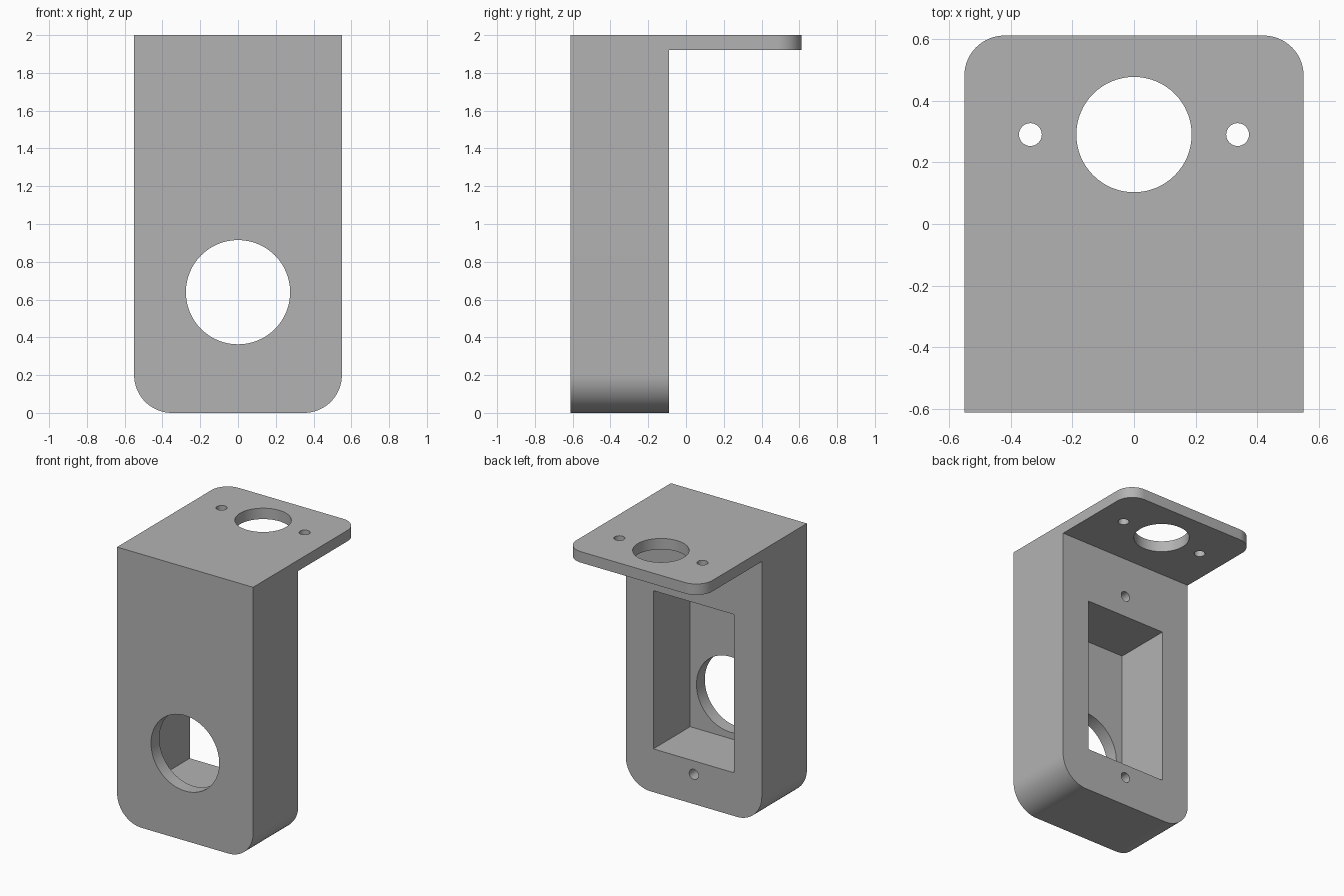
import bpy
import bmesh
import math
from mathutils import Matrix, Vector

cube = bpy.data.objects.get("Cube")
if cube:
    bpy.data.objects.remove(cube, do_unlink=True)

HALF_W, FRONT, BACK, PLATE_END = 0.55, -0.611, -0.09, 0.611
HEIGHT, PLATE_Z = 2.0, 1.92

grey = bpy.data.materials.new("plain grey")
grey.use_nodes = True
colour = (0.45, 0.45, 0.45, 1)
grey.diffuse_color = colour
grey.node_tree.nodes["Principled BSDF"].inputs["Base Color"].default_value = colour


def finish(bm, name):
    bmesh.ops.recalc_face_normals(bm, faces=bm.faces)
    mesh = bpy.data.meshes.new(name)
    bm.to_mesh(mesh)
    bm.free()
    mesh.materials.append(grey)
    obj = bpy.data.objects.new(name, mesh)
    bpy.context.collection.objects.link(obj)
    return obj


def round_edges(bm, test, radius):
    edges = [e for e in bm.edges if all(test(v.co) for v in e.verts)]
    bmesh.ops.bevel(bm, geom=edges, offset=radius, offset_type='OFFSET',
                    segments=16, profile=0.5, affect='EDGES')


def drill(name, centre, radius, depth, axis, sides=64):
    bm = bmesh.new()
    turn = Matrix.Rotation(math.pi / 2, 4, 'X') if axis == 'Y' else Matrix()
    bmesh.ops.create_cone(bm, cap_ends=True, segments=sides, radius1=radius,
                          radius2=radius, depth=depth,
                          matrix=Matrix.Translation(centre) @ turn)
    return finish(bm, name)


def box(name, low, high):
    low, high = Vector(low), Vector(high)
    bm = bmesh.new()
    bmesh.ops.create_cube(bm, size=1, matrix=Matrix.Translation((low + high) / 2)
                          @ Matrix.Diagonal((*(high - low), 1)))
    return finish(bm, name)


# Bracket: L-shaped side profile swept across the width
profile = [(FRONT, 0), (BACK, 0), (BACK, PLATE_Z), (PLATE_END, PLATE_Z),
           (PLATE_END, HEIGHT), (FRONT, HEIGHT)]
bm = bmesh.new()
side = bm.faces.new([bm.verts.new((-HALF_W, y, z)) for y, z in profile])
swept = bmesh.ops.extrude_face_region(bm, geom=[side])
bmesh.ops.translate(bm, vec=(2 * HALF_W, 0, 0),
                    verts=[v for v in swept["geom"] if isinstance(v, bmesh.types.BMVert)])


# Rounded lower corners of the body and outer corners of the plate
for sign in (-1, 1):
    round_edges(bm, lambda c: c.z < 0.001 and c.x * sign > HALF_W - 0.001, 0.2)
    round_edges(bm, lambda c: c.y > PLATE_END - 0.001 and c.x * sign > HALF_W - 0.001, 0.13)
bracket = finish(bm, "bracket")

# Rear pocket, front opening, plate holes and blind screw holes
cutters = [
    box("pocket_cutter", (-0.327, -0.515, 0.316), (0.327, 0.0, 1.473)),
    drill("front_opening_cutter", (0, -0.6, 0.639), 0.276, 0.3, 'Y'),
    drill("plate_opening_cutter", (0, 0.29, 1.96), 0.187, 0.3, 'Z'),
]
for x in (-0.336, 0.336):
    cutters.append(drill("plate_hole_cutter", (x, 0.29, 1.96), 0.037, 0.3, 'Z', 32))
for z in (0.217, 1.63):
    cutters.append(drill("screw_hole_cutter", (0, BACK, z), 0.037, 0.6, 'Y', 32))

for cutter in cutters:
    cutter.hide_render = True
    cut = bracket.modifiers.new(cutter.name, 'BOOLEAN')
    cut.operation = 'DIFFERENCE'
    cut.solver = 'EXACT'
    cut.object = cutter

# Apply the cuts and remove the cutters
bpy.context.view_layer.update()
graph = bpy.context.evaluated_depsgraph_get()
result = bpy.data.meshes.new_from_object(bracket.evaluated_get(graph))
bracket.modifiers.clear()
bracket.data = result
for cutter in cutters:
    bpy.data.objects.remove(cutter, do_unlink=True)

# Smooth curved walls, keep hard edges
bpy.ops.object.select_all(action='DESELECT')
bracket.select_set(True)
bpy.context.view_layer.objects.active = bracket
bpy.ops.object.shade_smooth_by_angle(angle=math.radians(30))
